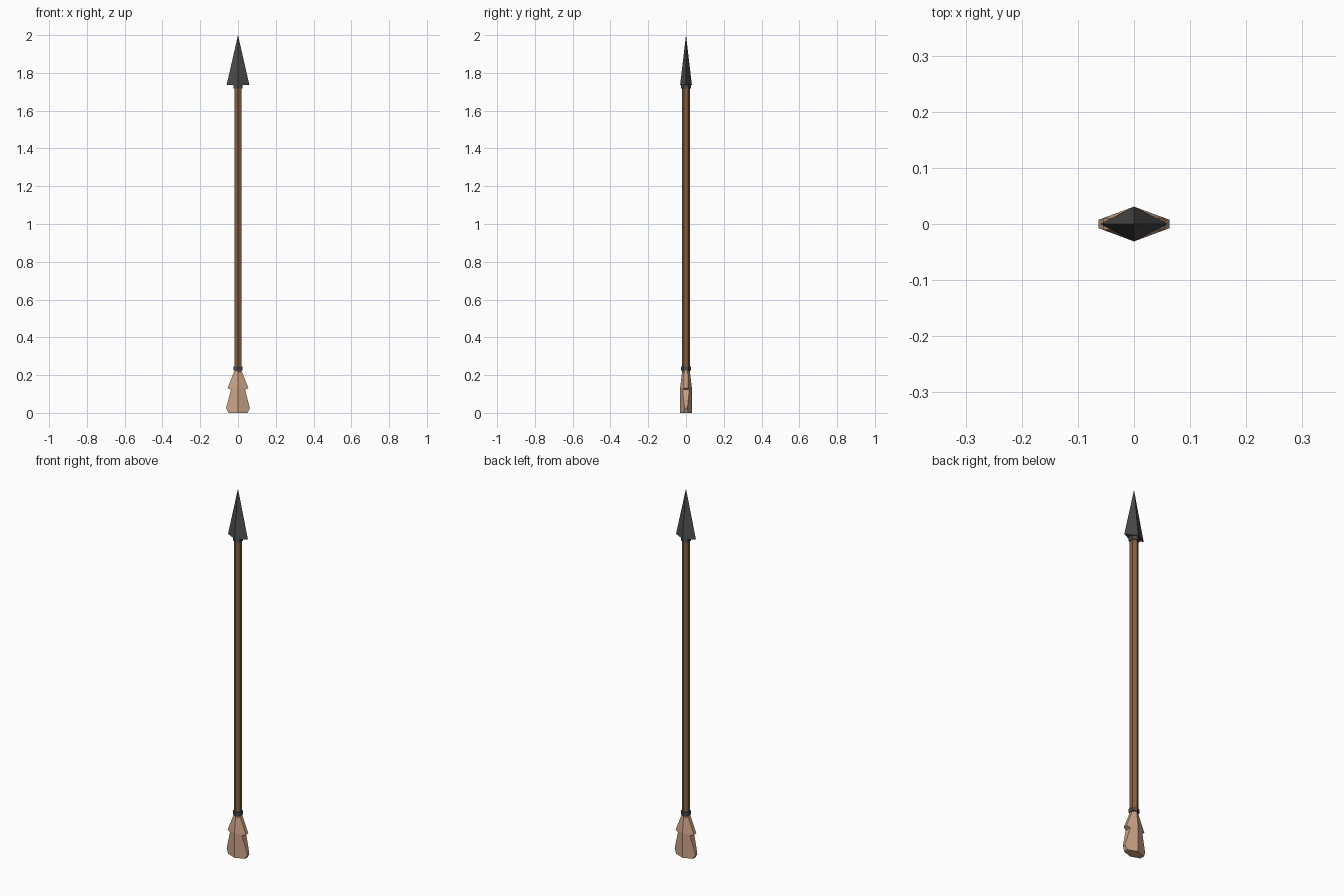
import bpy, bmesh, math

if "Cube" in bpy.data.objects:
    bpy.data.objects.remove(bpy.data.objects["Cube"])


def material(name, rgb):
    m = bpy.data.materials.new(name)
    m.diffuse_color = (*rgb, 1)
    m.use_nodes = True
    m.node_tree.nodes["Principled BSDF"].inputs["Base Color"].default_value = m.diffuse_color
    return m


wood = material("brown wood", (0.25, 0.115, 0.05))
iron = material("dark iron", (0.07, 0.07, 0.072))
tan = material("tan feather", (0.60, 0.37, 0.24))


def loft(name, sections, mat):
    """Skin a stack of equal-sized rings of 3D points and cap both ends."""
    bm = bmesh.new()
    rings = [[bm.verts.new(p) for p in s] for s in sections]
    n = len(rings[0])
    for a, b in zip(rings, rings[1:]):
        for i in range(n):
            j = (i + 1) % n
            bm.faces.new((a[i], a[j], b[j], b[i]))
    bm.faces.new(rings[0][::-1])
    bm.faces.new(rings[-1])
    bmesh.ops.remove_doubles(bm, verts=bm.verts, dist=1e-5)
    bmesh.ops.recalc_face_normals(bm, faces=bm.faces)
    me = bpy.data.meshes.new(name)
    bm.to_mesh(me)
    bm.free()
    me.materials.append(mat)
    ob = bpy.data.objects.new(name, me)
    bpy.context.collection.objects.link(ob)
    return ob


def hexagon(r, z):
    # corners point along +y and -y
    return [(r * math.sin(math.pi * i / 3), r * math.cos(math.pi * i / 3), z) for i in range(6)]


# Shaft and the two binding rings
loft("shaft", [hexagon(0.021, 0.21), hexagon(0.021, 1.735)], wood)
for name, z in (("lower_ring", 0.225), ("upper_ring", 1.717)):
    loft(name, [hexagon(0.026, z), hexagon(0.026, z + 0.02)], iron)

# Spear head: four-sided diamond pyramid
bm = bmesh.new()
base = [bm.verts.new(p) for p in ((0.06, 0, 1.737), (0, 0.031, 1.737), (-0.06, 0, 1.737), (0, -0.031, 1.737))]
tip = bm.verts.new((0, 0, 2))
bm.faces.new(base[::-1])
for i in range(4):
    bm.faces.new((base[i], base[(i + 1) % 4], tip))
me = bpy.data.meshes.new("spear_head")
bm.to_mesh(me)
bm.free()
me.materials.append(iron)
bpy.context.collection.objects.link(bpy.data.objects.new("spear_head", me))


# Fletching: wedge cross-section, thick in the middle and thin at the edges
def wedge(z, w, d):
    e = d * (1 - 12 * w) if w > 0.03 else d * 0.45
    return [(w, e, z), (0, d, z), (-w, e, z), (-w, -e, z), (0, -d, z), (w, -e, z)]


profile = [(0, 0.051, 0.031), (0.025, 0.063, 0.031), (0.123, 0.037, 0.031),
           (0.132, 0.055, 0.031), (0.225, 0.018, 0.02)]
loft("fletching", [wedge(*p) for p in profile], tan)
